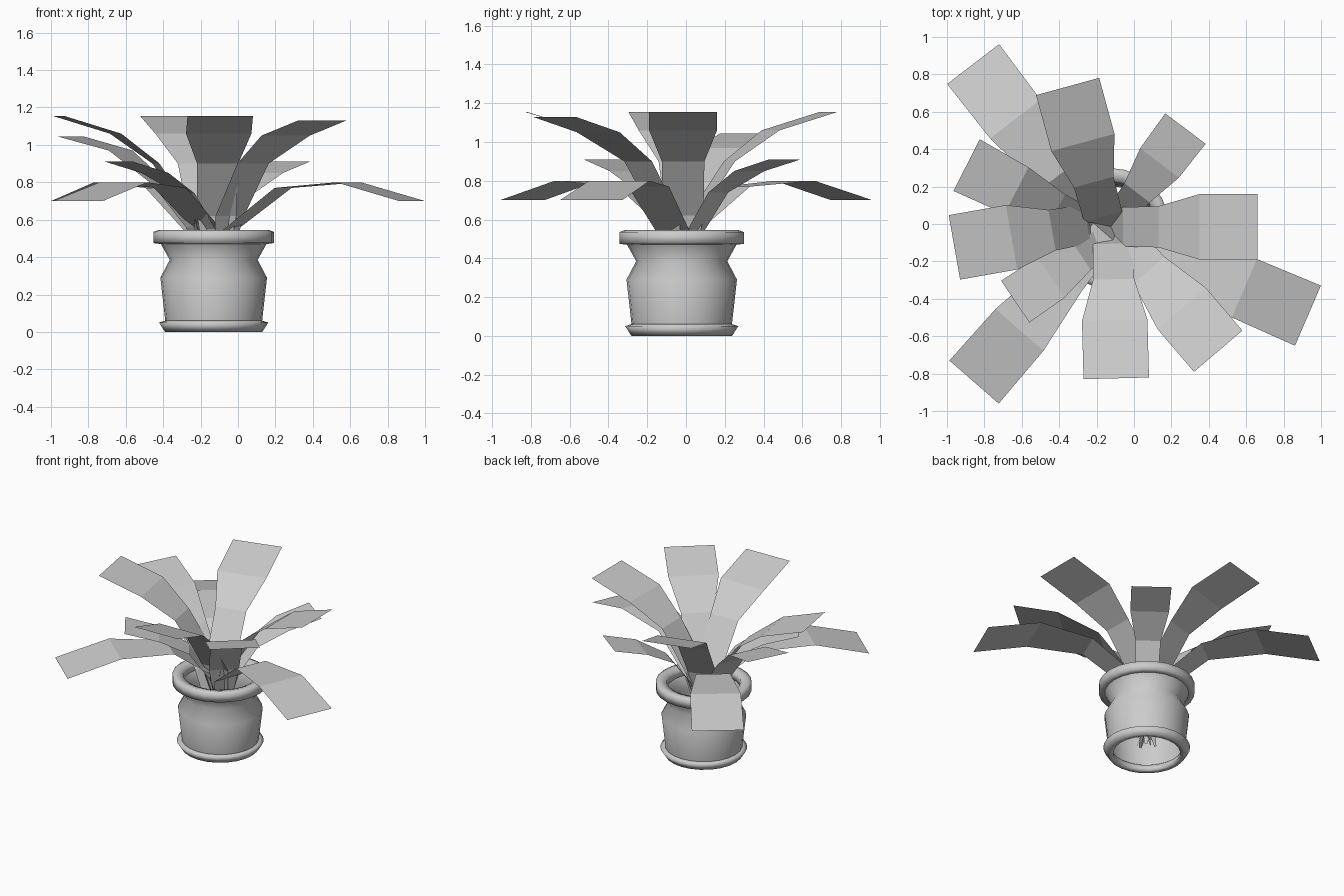
import bpy, bmesh, math
from mathutils import Vector

if "Cube" in bpy.data.objects:
    bpy.data.objects.remove(bpy.data.objects["Cube"])

CENTER = Vector((-0.13, -0.022, 0))


def make_object(name, bm):
    mesh = bpy.data.meshes.new(name)
    bm.to_mesh(mesh)
    bm.free()
    ob = bpy.data.objects.new(name, mesh)
    bpy.context.collection.objects.link(ob)
    return ob


def lathe(name, profile, sides=24, closed=False):
    bm = bmesh.new()
    rings = []
    for r, z in profile:
        rings.append([bm.verts.new(CENTER + Vector((r * math.cos(a), r * math.sin(a), z)))
                      for a in (2 * math.pi * i / sides for i in range(sides))])
    pairs = list(zip(rings, rings[1:]))
    if closed:
        pairs.append((rings[-1], rings[0]))
    for lo, hi in pairs:
        for i in range(sides):
            j = (i + 1) % sides
            bm.faces.new((lo[i], lo[j], hi[j], hi[i]))
    bmesh.ops.recalc_face_normals(bm, faces=bm.faces)
    for f in bm.faces:
        f.smooth = True
    return make_object(name, bm)


# Pot: open tube body, rounded lip and foot ring
lathe("pot_body", [(0.258, 0.05), (0.285, 0.29), (0.235, 0.385), (0.285, 0.475)])
lathe("pot_rim", [(0.285, 0.47), (0.322, 0.475), (0.322, 0.535), (0.295, 0.545),
                  (0.25, 0.535), (0.245, 0.48)], closed=True)
lathe("pot_foot", [(0.225, 0.005), (0.26, 0.0), (0.292, 0.05), (0.26, 0.06),
                   (0.235, 0.05)], closed=True)

# Leaf shapes: (distance from root, height, width) at each fold
TALL = [(-.05, .08, .02), (.09, .62, .21), (.28, .90, .22), (.50, 1.06, .35), (.81, 1.155, .35)]
ARCHED = [(-.05, .08, .02), (.10, .62, .20), (.29, .90, .22), (.56, 1.05, .34), (.86, 1.13, .34)]
MEDIUM = [(-.05, .08, .02), (.10, .56, .19), (.30, .79, .20), (.54, .97, .28), (.84, 1.045, .31)]
SHORT = [(-.04, .10, .02), (.09, .55, .15), (.23, .74, .17), (.43, .85, .26), (.66, .91, .27)]
DROOPING = [(-.05, .08, .02), (.08, .545, .19), (.39, .77, .23), (.77, .80, .34), (1.14, .70, .35)]

# Each leaf: name, shape, middle of the tip edge, heading in degrees
LEAVES = [
    ("leaf_right", TALL, (.66, -.015), 0),
    ("leaf_front", TALL, (-.095, -.825), -88.5),
    ("leaf_left", TALL, (-.96, -.125), 190),
    ("leaf_back", TALL, (-.355, .735), 105.3),
    ("leaf_front_right", ARCHED, (.45, -.68), -49.5),
    ("leaf_left_back", MEDIUM, (-.895, .315), 153),
    ("leaf_left_front_short", SHORT, (-.635, -.415), 214),
    ("leaf_right_back_short", SHORT, (.275, .51), 53),
    ("leaf_right_low", DROOPING, (.93, -.49), -23.3),
    ("leaf_left_front_low", DROOPING, (-.855, -.845), 229),
    ("leaf_left_back_low", DROOPING, (-.86, .855), 127.5),
]

for name, shape, tip, heading in LEAVES:
    a = math.radians(heading)
    ahead = Vector((math.cos(a), math.sin(a), 0))
    side = Vector((-ahead.y, ahead.x, 0))
    root = Vector((tip[0], tip[1], 0)) - ahead * shape[-1][0]
    bm = bmesh.new()
    rows = []
    for r, z, w in shape:
        mid = root + ahead * r + Vector((0, 0, z))
        rows.append((bm.verts.new(mid - side * w / 2), bm.verts.new(mid + side * w / 2)))
    for p, q in zip(rows, rows[1:]):
        bm.faces.new((p[0], q[0], q[1], p[1]))
    make_object(name, bm)
